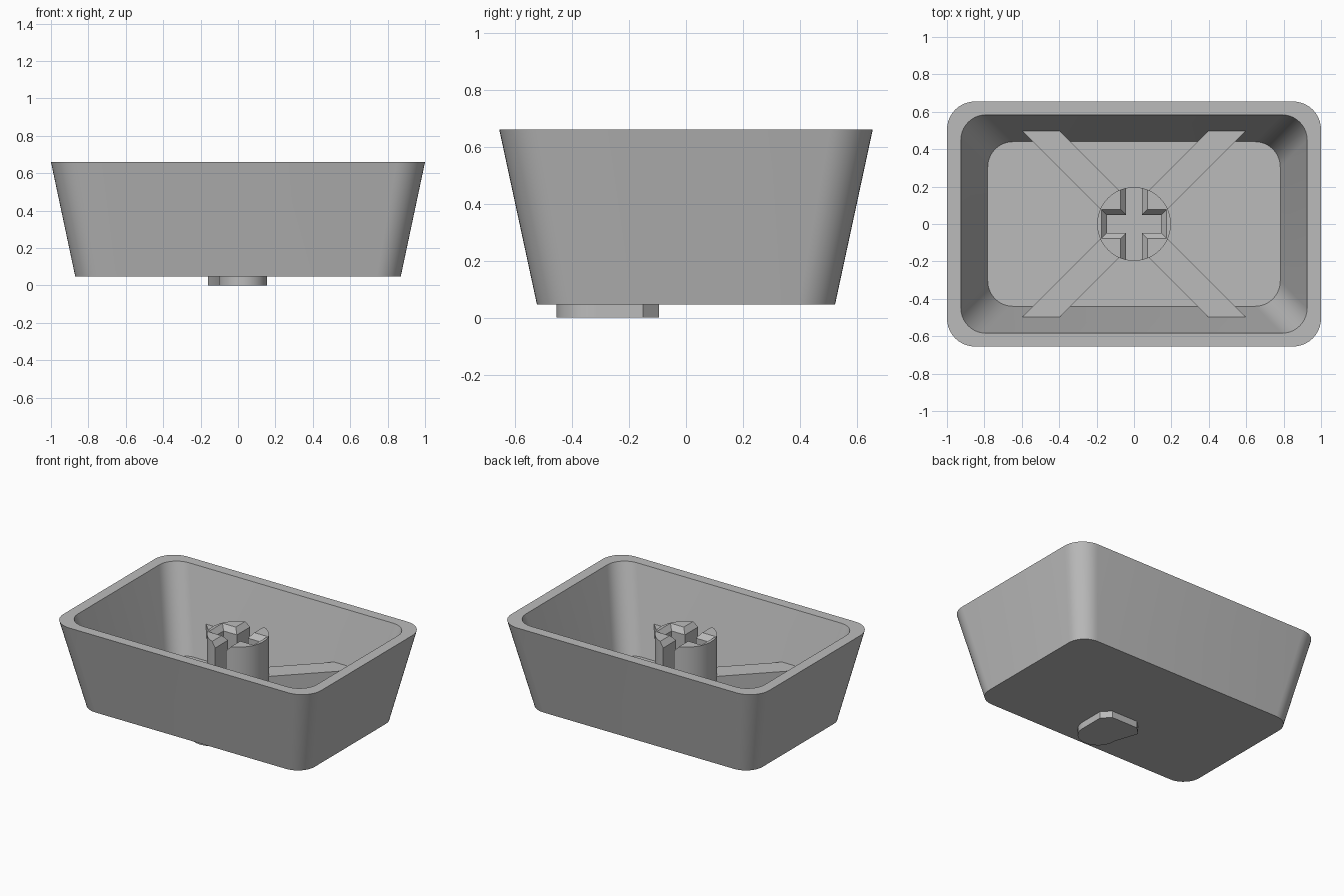
import bpy, bmesh, math
from mathutils import Vector

default = bpy.data.objects.get("Cube")
if default:
    bpy.data.objects.remove(default, do_unlink=True)

grey = bpy.data.materials.new("light grey plastic")
grey.use_nodes = True
colour = (0.5, 0.5, 0.5, 1)
grey.diffuse_color = colour
grey.node_tree.nodes["Principled BSDF"].inputs["Base Color"].default_value = colour

RIM, BASE, FLOOR, RIB_TOP, STEM_TOP = 0.66, 0.047, 0.09, 0.315, 0.594


def loft(name, rings):
    """Closed solid through a stack of matching rings."""
    bm = bmesh.new()
    loops = [[bm.verts.new(p) for p in ring] for ring in rings]
    n = len(loops[0])
    for low, high in zip(loops, loops[1:]):
        for i in range(n):
            j = (i + 1) % n
            bm.faces.new((low[i], low[j], high[j], high[i]))
    bm.faces.new(loops[0][::-1])
    bm.faces.new(loops[-1])
    bmesh.ops.recalc_face_normals(bm, faces=bm.faces)
    mesh = bpy.data.meshes.new(name)
    bm.to_mesh(mesh)
    bm.free()
    mesh.materials.append(grey)
    obj = bpy.data.objects.new(name, mesh)
    bpy.context.collection.objects.link(obj)
    return obj


def select(obj):
    bpy.ops.object.select_all(action='DESELECT')
    obj.select_set(True)
    bpy.context.view_layer.objects.active = obj


def smooth(obj):
    select(obj)
    bpy.ops.object.shade_smooth_by_angle(angle=math.radians(30))


def rounded_rect(hx, hy, r, z, steps=10):
    pts = []
    for quarter, (sx, sy) in enumerate(((1, 1), (-1, 1), (-1, -1), (1, -1))):
        for k in range(steps + 1):
            a = math.pi / 2 * (quarter + k / steps)
            pts.append((sx * (hx - r) + r * math.cos(a),
                        sy * (hy - r) + r * math.sin(a), z))
    return pts


def prism(name, outline, z0, z1):
    return loft(name, [[(x, y, z) for x, y in outline] for z in (z0, z1)])


# Tapered hollow shell, open at the top
shell = loft("shell", [
    rounded_rect(0.87, 0.523, 0.13, BASE),
    rounded_rect(1.0, 0.655, 0.15, RIM),
    rounded_rect(0.926, 0.584, 0.135, RIM),
    rounded_rect(0.782, 0.44, 0.135, FLOOR)])
smooth(shell)

# Crossed diagonal ribs on the floor
for side, name in ((1, "rib_left"), (-1, "rib_right")):
    prism(name, [(side * -0.6, -0.5), (side * -0.4, -0.5),
                 (side * 0.6, 0.5), (side * 0.4, 0.5)], 0.07, RIB_TOP)

# Round stem
circle = [(0.197 * math.cos(math.tau * i / 64), 0.197 * math.sin(math.tau * i / 64))
          for i in range(64)]
stem = prism("stem", circle, 0.07, STEM_TOP)


# Cross socket with flared mouth
def slot(hx, hy):
    flares = ((RIB_TOP + 0.005, 0), (STEM_TOP - 0.035, 0), (STEM_TOP + 0.035, 0.06))
    return loft("slot_cutter", [
        [(sx * (hx + f), sy * (hy + f), z)
         for sx, sy in ((1, 1), (-1, 1), (-1, -1), (1, -1))] for z, f in flares])


for size in ((0.145, 0.048), (0.042, 0.3)):
    cutter = slot(*size)
    cutter.hide_render = True
    cut = stem.modifiers.new("socket", 'BOOLEAN')
    cut.operation = 'DIFFERENCE'
    cut.solver = 'EXACT'
    cut.object = cutter
    select(stem)
    bpy.ops.object.modifier_apply(modifier=cut.name)
    bpy.data.objects.remove(cutter, do_unlink=True)
smooth(stem)

# Plain raised badge under the base, with a rounded front end
badge_outline = [(0.155, -0.315), (0.155, -0.15), (0.1, -0.095),
                 (-0.105, -0.095), (-0.16, -0.15), (-0.105, -0.315)]
for k in range(13):
    a = math.pi * (1 + k / 12)
    badge_outline.append((0.025 + 0.13 * math.cos(a), -0.325 + 0.13 * math.sin(a)))
badge = prism("badge", badge_outline, 0, BASE + 0.01)
smooth(badge)
